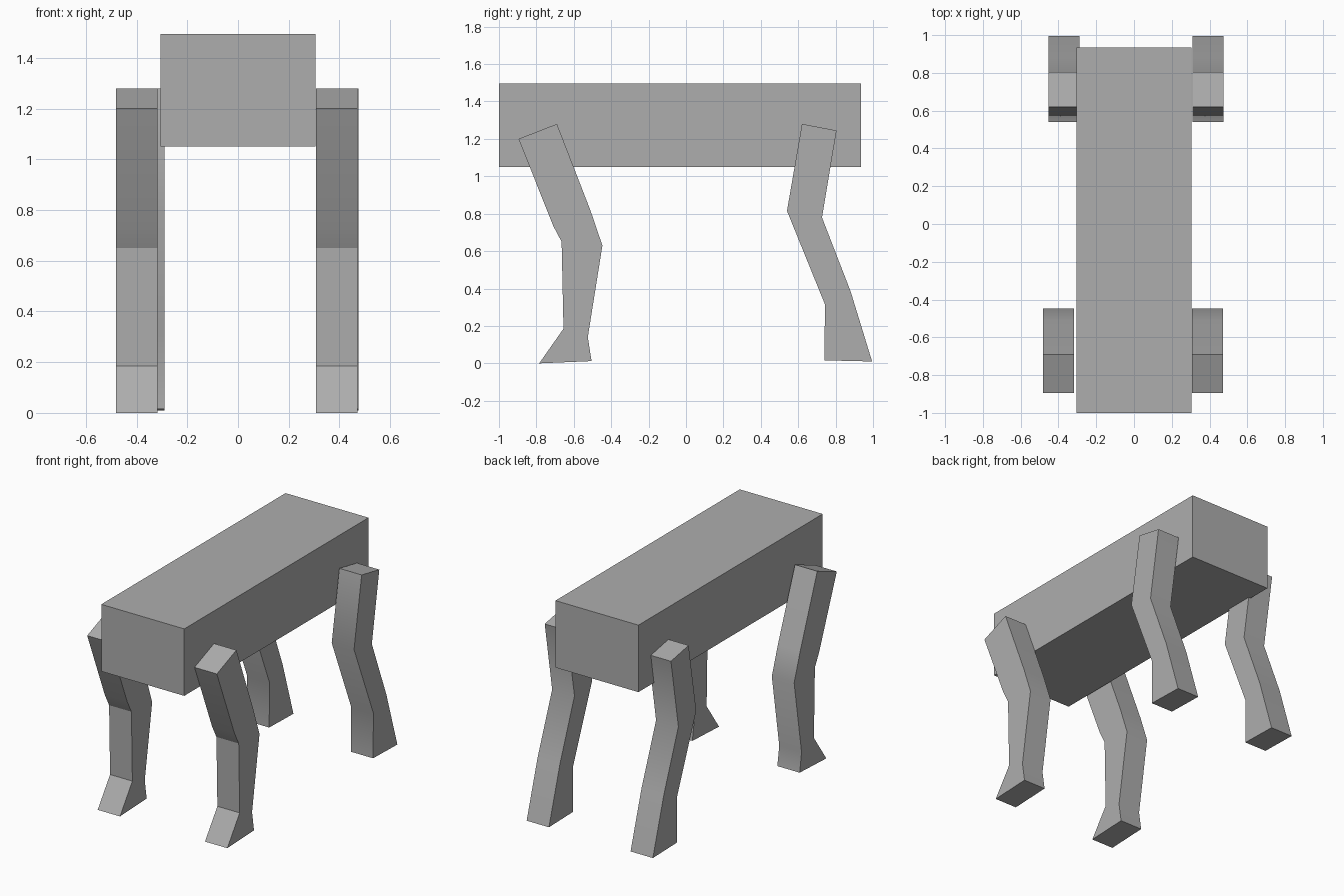
import bpy, bmesh, math

if "Cube" in bpy.data.objects:
    bpy.data.objects.remove(bpy.data.objects["Cube"])

grey = bpy.data.materials.new("mid_grey")
grey.diffuse_color = (0.42, 0.42, 0.42, 1)
grey.use_nodes = True
grey.node_tree.nodes["Principled BSDF"].inputs["Base Color"].default_value = grey.diffuse_color


def extrude_profile(name, profile, x0, x1, sharp=()):
    """Extrude a (y, z) outline from x0 to x1; sharp lists outline points with a crisp edge."""
    bm = bmesh.new()
    left = [bm.verts.new((x0, y, z)) for y, z in profile]
    right = [bm.verts.new((x1, y, z)) for y, z in profile]
    n = len(profile)
    bm.faces.new(left)
    bm.faces.new(right[::-1])
    for i in range(n):
        j = (i + 1) % n
        bm.faces.new((left[i], right[i], right[j], left[j]))
    bmesh.ops.recalc_face_normals(bm, faces=bm.faces)
    for i in sharp:
        bm.edges.get((left[i], right[i])).smooth = False
    mesh = bpy.data.meshes.new(name)
    bm.to_mesh(mesh)
    bm.free()
    mesh.materials.append(grey)
    obj = bpy.data.objects.new(name, mesh)
    bpy.context.collection.objects.link(obj)
    bpy.ops.object.select_all(action='DESELECT')
    obj.select_set(True)
    bpy.context.view_layer.objects.active = obj
    bpy.ops.object.shade_smooth_by_angle(angle=math.radians(36), keep_sharp_edges=True)
    return obj


# Box torso
extrude_profile("body", [(-1, 1.05), (0.935, 1.05), (0.935, 1.495), (-1, 1.495)], -0.305, 0.305)

# Front legs: bent back at the knee, with a flared toe
front = [(-0.895, 1.20), (-0.69, 1.28), (-0.51, 0.815), (-0.447, 0.63), (-0.525, 0.14),
         (-0.505, 0.012), (-0.785, 0.0), (-0.655, 0.185), (-0.665, 0.65), (-0.71, 0.735)]
extrude_profile("front_leg_left", front, -0.482, -0.318, sharp=(8,))
extrude_profile("front_leg_right", front, 0.307, 0.471, sharp=(8,))

# Back legs: knee forward, shin sweeping to the rear
back = [(0.62, 1.28), (0.805, 1.245), (0.727, 0.78), (0.88, 0.385), (0.995, 0.01),
        (0.74, 0.016), (0.743, 0.315), (0.54, 0.815)]
extrude_profile("back_leg_left", back, -0.453, -0.289)
extrude_profile("back_leg_right", back, 0.311, 0.475)
